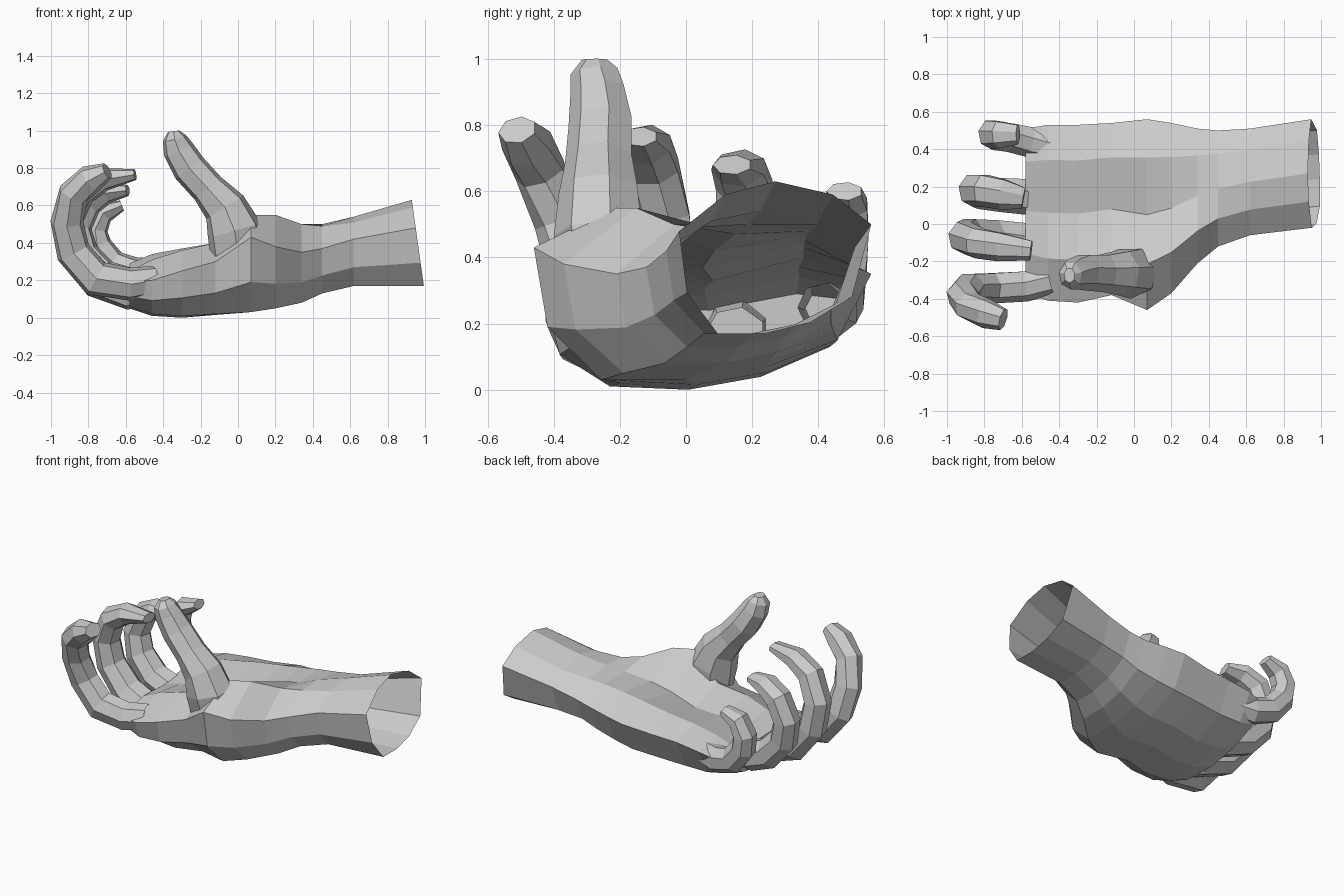
import bpy, math
from mathutils import Vector


def loft(name, rings, cap_start=False, cap_end=True):
    """Skin a list of equal-sized point rings with flat faces."""
    n = len(rings[0])
    verts = [p for r in rings for p in r]
    faces = []
    for i in range(len(rings) - 1):
        for j in range(n):
            k = (j + 1) % n
            faces.append((i * n + j, i * n + k, (i + 1) * n + k, (i + 1) * n + j))
    if cap_start:
        faces.append(tuple(reversed(range(n))))
    if cap_end:
        faces.append(tuple(range(len(verts) - n, len(verts))))
    mesh = bpy.data.meshes.new(name)
    mesh.from_pydata([tuple(v) for v in verts], [], faces)
    obj = bpy.data.objects.new(name, mesh)
    bpy.context.collection.objects.link(obj)
    bpy.context.view_layer.objects.active = obj
    obj.select_set(True)
    bpy.ops.object.mode_set(mode='EDIT')
    bpy.ops.mesh.select_all(action='SELECT')
    bpy.ops.mesh.normals_make_consistent(inside=False)
    bpy.ops.object.mode_set(mode='OBJECT')
    obj.select_set(False)
    return obj


def digit(name, path, sides=7):
    """Tapered tube; path points are x, y, z, half width, half thickness."""
    pts = [Vector(p[:3]) for p in path]
    rings = []
    for i, p in enumerate(path):
        t = (pts[min(i + 1, len(pts) - 1)] - pts[max(i - 1, 0)]).normalized()
        side = Vector((0, 1, 0))
        side = (side - t * side.dot(t)).normalized()
        up = t.cross(side)
        rings.append([pts[i] + side * p[3] * math.cos(a) + up * p[4] * math.sin(a)
                      for a in (2 * math.pi * (j + 0.5) / sides for j in range(sides))])
    return loft(name, rings)


# Palm and forearm: x, thumb side y z, little side y z, three bottom z, three top z
sections = [
    (0.96, -0.02, 0.48, 0.56, 0.50, 0.17, 0.17, 0.28, 0.59, 0.63, 0.59),
    (0.62, -0.06, 0.42, 0.51, 0.43, 0.17, 0.17, 0.26, 0.50, 0.54, 0.51),
    (0.45, -0.12, 0.37, 0.50, 0.39, 0.13, 0.13, 0.24, 0.48, 0.50, 0.49),
    (0.34, -0.21, 0.35, 0.51, 0.37, 0.08, 0.08, 0.20, 0.47, 0.47, 0.50),
    (0.20, -0.37, 0.38, 0.54, 0.36, 0.05, 0.05, 0.17, 0.45, 0.42, 0.55),
    (0.07, -0.46, 0.43, 0.56, 0.35, 0.03, 0.03, 0.15, 0.43, 0.37, 0.55),
    (-0.12, -0.38, 0.30, 0.54, 0.33, 0.02, 0.015, 0.14, 0.40, 0.33, 0.40),
    (-0.30, -0.42, 0.25, 0.53, 0.32, 0.01, 0.00, 0.13, 0.37, 0.31, 0.36),
    (-0.46, -0.41, 0.20, 0.53, 0.30, 0.02, 0.01, 0.13, 0.34, 0.28, 0.31),
    (-0.58, -0.37, 0.19, 0.51, 0.27, 0.06, 0.05, 0.17, 0.29, 0.24, 0.25),
]
rings = []
for x, yl, zl, yr, zr, bl, bm, br, tr, tm, tl in sections:
    w = yr - yl
    slant = 0.14 if x > 0.9 else 0
    outline = [(yl, zl), (yl + .04 * w, .4 * zl + .6 * bl), (yl + .2 * w, bl),
               (yl + .45 * w, bm), (yl + .68 * w, .7 * bm + .3 * br),
               (yl + .9 * w, br), (yr, zr), (yr - .2 * w, tr),
               (yl + .5 * w, tm), (yl + .24 * w, tl)]
    rings.append([Vector((x - slant * (z - 0.41), y, z)) for y, z in outline])
loft("palm_and_forearm", rings)

# Thumb rising from the palm mound
digit("thumb", [
    (0.0, -0.25, 0.34, 0.12, 0.15), (-0.02, -0.26, 0.47, 0.14, 0.15),
    (-0.07, -0.26, 0.59, 0.125, 0.12), (-0.16, -0.26, 0.69, 0.105, 0.095),
    (-0.26, -0.255, 0.80, 0.10, 0.095), (-0.32, -0.265, 0.90, 0.085, 0.085),
    (-0.34, -0.275, 0.96, 0.075, 0.065), (-0.345, -0.275, 0.997, 0.04, 0.03)])

# Four curled fingers
digit("index_finger", [
    (-0.44, -0.30, 0.20, 0.08, 0.08), (-0.58, -0.33, 0.18, 0.085, 0.09),
    (-0.76, -0.34, 0.21, 0.085, 0.10), (-0.88, -0.34, 0.35, 0.08, 0.095),
    (-0.915, -0.38, 0.51, 0.08, 0.09), (-0.88, -0.44, 0.66, 0.08, 0.085),
    (-0.79, -0.48, 0.74, 0.08, 0.08), (-0.70, -0.51, 0.785, 0.06, 0.045)])
digit("middle_finger", [
    (-0.46, -0.10, 0.16, 0.10, 0.09), (-0.58, -0.09, 0.14, 0.105, 0.10),
    (-0.75, -0.07, 0.20, 0.10, 0.10), (-0.88, -0.06, 0.35, 0.095, 0.09),
    (-0.91, -0.07, 0.52, 0.09, 0.085), (-0.84, -0.10, 0.67, 0.085, 0.08),
    (-0.72, -0.12, 0.74, 0.08, 0.065), (-0.55, -0.14, 0.765, 0.055, 0.03)])
digit("ring_finger", [
    (-0.46, 0.15, 0.17, 0.09, 0.08), (-0.58, 0.15, 0.17, 0.10, 0.10),
    (-0.72, 0.16, 0.22, 0.095, 0.095), (-0.83, 0.17, 0.34, 0.09, 0.09),
    (-0.86, 0.18, 0.48, 0.09, 0.08), (-0.80, 0.18, 0.61, 0.09, 0.075),
    (-0.70, 0.16, 0.67, 0.085, 0.06), (-0.59, 0.14, 0.68, 0.06, 0.03)])
digit("little_finger", [
    (-0.42, 0.41, 0.25, 0.075, 0.075), (-0.55, 0.44, 0.24, 0.085, 0.085),
    (-0.67, 0.465, 0.28, 0.08, 0.085), (-0.75, 0.475, 0.38, 0.08, 0.08),
    (-0.765, 0.48, 0.47, 0.08, 0.07), (-0.72, 0.48, 0.56, 0.075, 0.06),
    (-0.62, 0.48, 0.60, 0.055, 0.03)])
